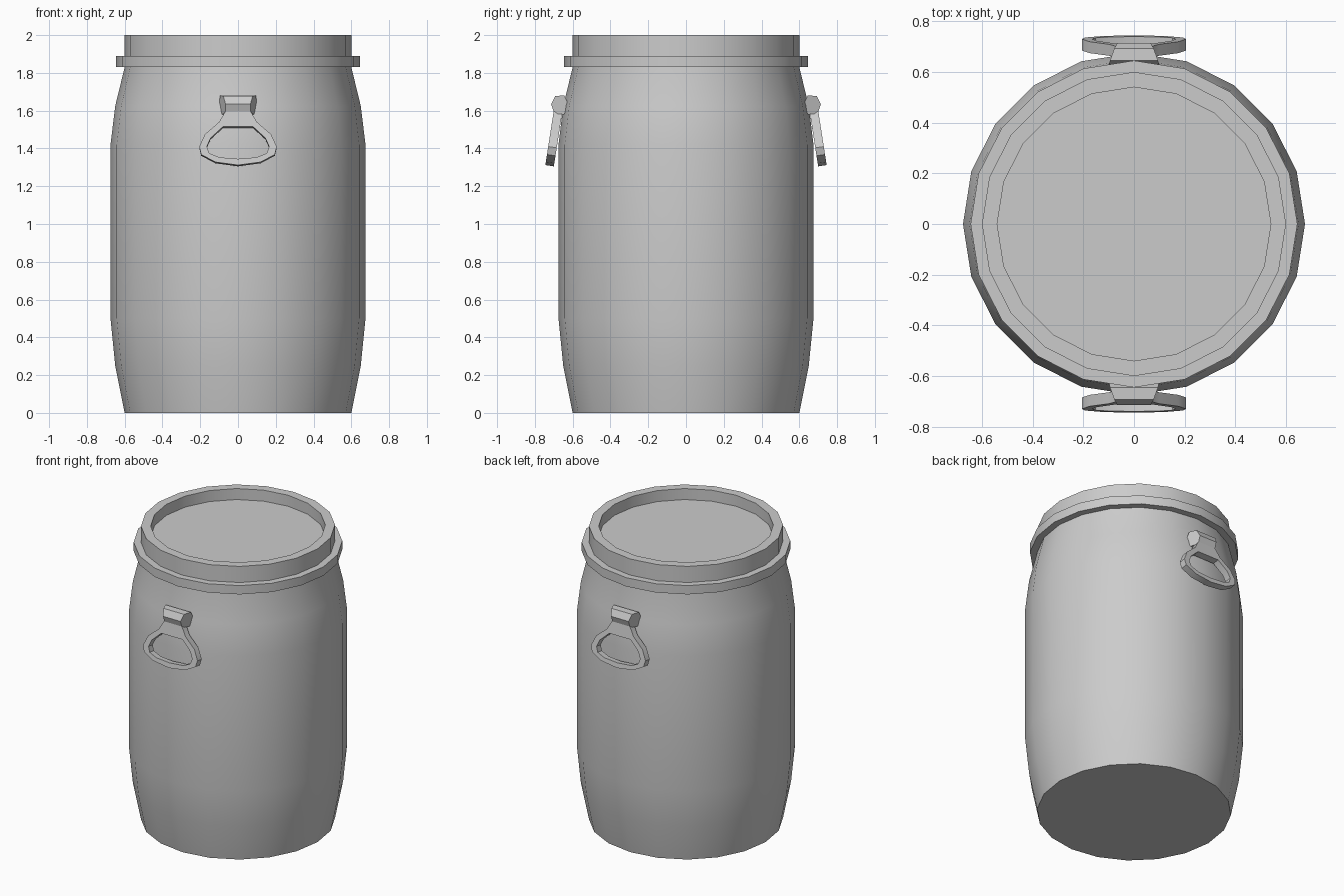
import bpy, bmesh, math

if "Cube" in bpy.data.objects:
    bpy.data.objects.remove(bpy.data.objects["Cube"])

SIDES = 20


def finish(bm, name, smooth=True):
    bmesh.ops.remove_doubles(bm, verts=bm.verts, dist=1e-5)
    bmesh.ops.recalc_face_normals(bm, faces=bm.faces)
    me = bpy.data.meshes.new(name)
    bm.to_mesh(me)
    bm.free()
    ob = bpy.data.objects.new(name, me)
    bpy.context.collection.objects.link(ob)
    bpy.ops.object.select_all(action='DESELECT')
    ob.select_set(True)
    bpy.context.view_layer.objects.active = ob
    if smooth:
        bpy.ops.object.shade_smooth_by_angle(angle=math.radians(30))
    return ob


def lathe(name, profile, closed=False):
    """Revolve (radius, z) points; a radius of 0 closes the shape with a cap."""
    bm = bmesh.new()
    rings = []
    for r, z in profile:
        if r == 0:
            continue
        rings.append([bm.verts.new((r * math.cos(a), r * math.sin(a), z))
                      for a in (2 * math.pi * i / SIDES for i in range(SIDES))])
    pairs = list(zip(rings, rings[1:]))
    if closed:
        pairs.append((rings[-1], rings[0]))
    for lo, hi in pairs:
        for i in range(SIDES):
            j = (i + 1) % SIDES
            bm.faces.new((lo[i], lo[j], hi[j], hi[i]))
    if profile[0][0] == 0:
        bm.faces.new(rings[0][::-1])
    if profile[-1][0] == 0:
        bm.faces.new(rings[-1])
    return finish(bm, name)


def mirror_y(ob):
    ob.modifiers.new("mirror", 'MIRROR').use_axis = (False, True, False)


# Barrel body
lathe("barrel_body", [(0, 0), (0.6, 0), (0.65, 0.25), (0.675, 0.5),
                      (0.675, 1.42), (0.65, 1.625), (0.6, 1.83), (0.6, 1.89)])
# Clamp ring around the neck
lathe("clamp_ring", [(0.6, 1.83), (0.645, 1.83), (0.645, 1.89), (0.6, 1.89)])
# Recessed lid with raised rim
lid = lathe("lid", [(0.6, 1.89), (0.6, 2.0), (0.54, 2.0), (0.54, 1.925), (0, 1.925)])
# An open shell may be recalculated inside out: make the lid disc face up
disc = max(lid.data.polygons, key=lambda p: p.area)
if disc.normal.z < 0:
    lid.data.flip_normals()

# Handle loop: tilted plate with a hole, half outlines as (x, z)
outer = [(0, 1.312), (0.12, 1.328), (0.195, 1.368), (0.205, 1.41),
         (0.175, 1.475), (0.1, 1.54), (0.065, 1.6), (0, 1.6)]
inner = [(0, 1.345), (0.1, 1.353), (0.152, 1.375), (0.165, 1.41),
         (0.145, 1.455), (0.08, 1.515), (0.04, 1.515), (0, 1.515)]


def full(half):
    return half + [(-x, z) for x, z in half[-2:0:-1]]


bm = bmesh.new()
loops = []
for outline, depth in ((outer, 0), (inner, 0), (inner, 0.045), (outer, 0.045)):
    loops.append([bm.verts.new((x, -(0.7 + 0.155 * (1.6 - z) - depth), z - depth * 0.15))
                  for x, z in full(outline)])
for k in range(4):
    a, b = loops[k], loops[(k + 1) % 4]
    for i in range(len(a)):
        j = (i + 1) % len(a)
        bm.faces.new((a[i], a[j], b[j], b[i]))
mirror_y(finish(bm, "handle_loop"))

# Handle bracket: six-sided section (y, z, half width), wider toward the barrel
section = [(0.622, 1.635, 0.1), (0.645, 1.68, 0.095), (0.692, 1.678, 0.078),
           (0.714, 1.635, 0.066), (0.697, 1.585, 0.066), (0.645, 1.58, 0.085)]
bm = bmesh.new()
left = [bm.verts.new((-w, -y, z)) for y, z, w in section]
right = [bm.verts.new((w, -y, z)) for y, z, w in section]
bm.faces.new(left)
bm.faces.new(right[::-1])
for i in range(6):
    j = (i + 1) % 6
    bm.faces.new((left[i], left[j], right[j], right[i]))
mirror_y(finish(bm, "handle_bracket"))
